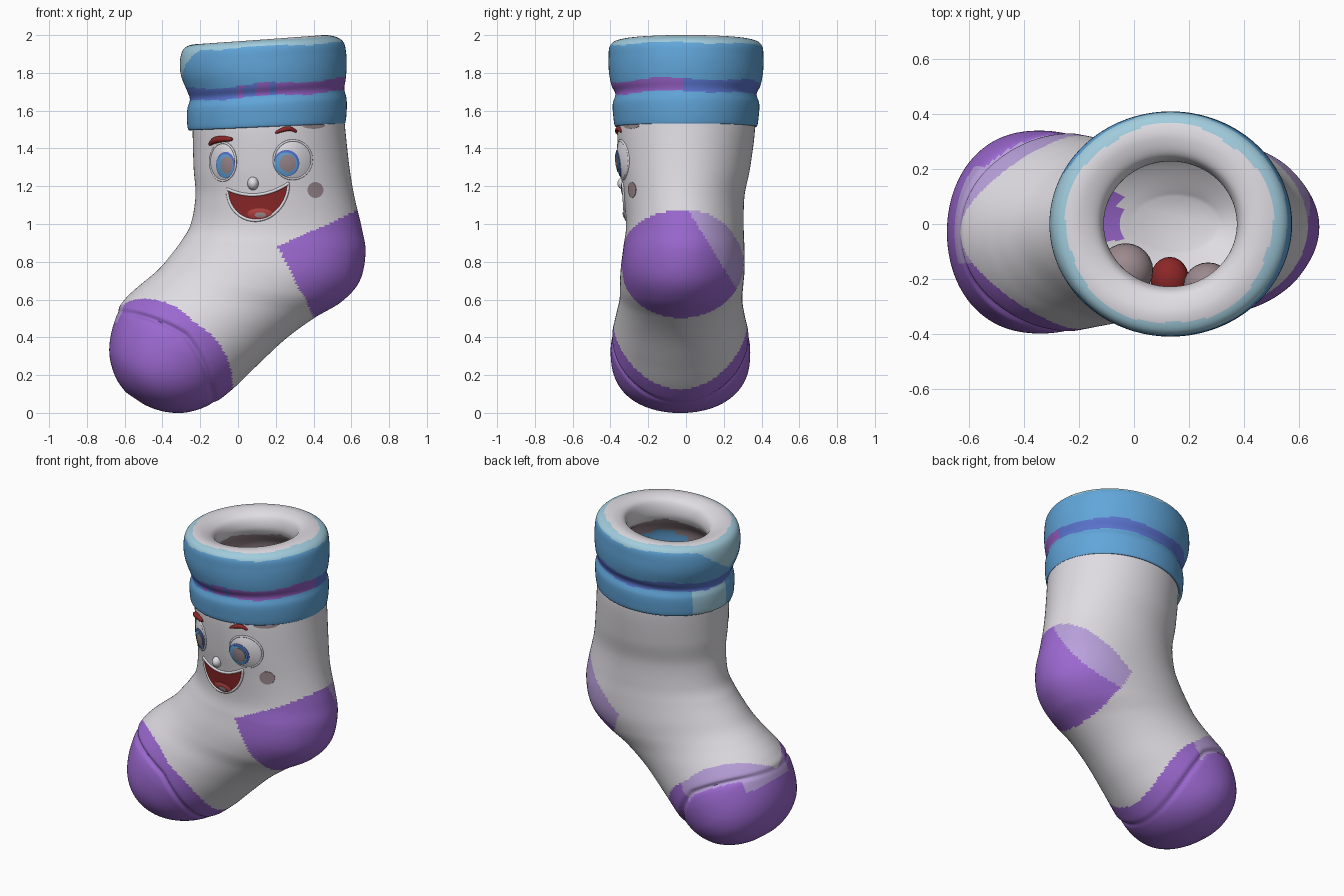
import bpy, bmesh, math
from mathutils import Vector
from mathutils.bvhtree import BVHTree

cube = bpy.data.objects.get("Cube")
if cube:
    bpy.data.objects.remove(cube, do_unlink=True)

COLOURS = {
    "white": (.74, .72, .76), "purple": (.33, .14, .63), "light_purple": (.48, .35, .70),
    "blue": (.12, .38, .70), "light_blue": (.36, .61, .73), "stripe_blue": (.10, .17, .60),
    "stripe_magenta": (.28, .11, .52), "dark_red": (.26, .02, .02),
    "tongue_red": (.42, .05, .05), "taupe": (.33, .25, .27),
}
MATS = {}
for name, rgb in COLOURS.items():
    m = bpy.data.materials.new(name)
    m.use_nodes = True
    m.diffuse_color = (*rgb, 1)
    bsdf = m.node_tree.nodes["Principled BSDF"]
    bsdf.inputs["Base Color"].default_value = (*rgb, 1)
    bsdf.inputs["Roughness"].default_value = .7
    MATS[name] = m


def make_object(name, verts, faces, colours):
    """Mesh object; colours is one name or a name per face."""
    me = bpy.data.meshes.new(name)
    me.from_pydata(verts, [], faces)
    if isinstance(colours, str):
        colours = [colours] * len(faces)
    used = sorted(set(colours))
    for c in used:
        me.materials.append(MATS[c])
    for p, c in zip(me.polygons, colours):
        p.material_index = used.index(c)
        p.use_smooth = True
    me.set_sharp_from_angle(angle=math.radians(50))
    ob = bpy.data.objects.new(name, me)
    bpy.context.collection.objects.link(ob)
    return ob


def spline(pts, v):
    """Catmull-Rom through tuples of numbers."""
    i = min(int(v), len(pts) - 2)
    t = v - i
    a, b, c, d = (pts[max(0, min(len(pts) - 1, i + k))] for k in (-1, 0, 1, 2))
    return [.5 * (2 * q + (r - p) * t + (2 * p - 5 * q + 4 * r - s) * t * t
                  + (3 * q - p - 3 * r + s) * t ** 3) for p, q, r, s in zip(a, b, c, d)]


def loft(name, stations, colour, flip=False, shape=None, sides=160, steps=13):
    """Skin of rings; a station is left x, z, right x, z, front y, back y."""
    rows = (len(stations) - 1) * steps + 1
    verts, faces, cols = [], [], []
    for i in range(rows):
        lx, lz, rx, rz, y0, y1 = spline(stations, i / steps)
        mid = Vector(((lx + rx) / 2, (y0 + y1) / 2, (lz + rz) / 2))
        for j in range(sides):
            a = math.tau * j / sides
            c, s = math.cos(a), math.sin(a)
            p = mid + Vector(((rx - lx) / 2 * c, (y1 - y0) / 2 * s, (rz - lz) / 2 * c))
            if shape:
                p += (mid - p).normalized() * shape(p)
            verts.append(p)
    for i in range(rows - 1):
        for j in range(sides):
            k = (j + 1) % sides
            f = [i * sides + j, (i + 1) * sides + j, (i + 1) * sides + k, i * sides + k]
            faces.append(f[::-1] if flip else f)
            cols.append(colour((i + .5) / steps, sum((verts[n] for n in f), Vector()) / 4))
    end = [(rows - 1) * sides + j for j in range(sides)]
    faces.append(end if flip else end[::-1])
    cols.append(cols[-1])
    return make_object(name, verts, faces, cols)


# Sock body: leg, heel, foot and toe
LEG = [
    (-.235, 1.6, .56, 1.6, -.355, .355), (-.24, 1.5, .568, 1.5, -.365, .365),
    (-.235, 1.3, .59, 1.3, -.35, .34), (-.225, 1.15, .615, 1.15, -.33, .31),
    (-.25, 1.0, .655, .98, -.317, .305), (-.30, .91, .675, .85, -.33, .308),
    (-.36, .83, .645, .70, -.345, .31), (-.42, .76, .55, .59, -.35, .303),
    (-.49, .70, .40, .50, -.352, .298), (-.55, .65, .25, .39, -.369, .309),
    (-.60, .60, .10, .25, -.39, .33), (-.64, .54, -.03, .125, -.406, .347),
    (-.678, .42, -.15, .037, -.393, .335), (-.686, .31, -.27, -.002, -.343, .283),
    (-.657, .20, -.38, .002, -.25, .19), (-.605, .12, -.48, .035, -.13, .08),
    (-.555, .085, -.545, .08, -.03, -.02),
]


def toe(p):
    """Distance past the toe plane, position across it, side bulge, distance past the seam."""
    dx, dz = p.x + .33, p.z - .33
    t, q, w = -.56 * dx - .83 * dz, (.83 * dx - .56 * dz) / .37, ((p.y + .03) / .37) ** 2
    return t, q, w, t - .13 * max(0, q) + .1 * w


def relief(p):
    """Inward depth: groove and step at the toe seam, fullness at the heel."""
    t, q, w, seam = toe(p)
    if p.z < .6 and p.x < .05:
        step = .007 / (1 + math.exp(-max(-20, min(20, seam / .01))))
        return .016 * (.3 + .7 * min(1, 2 * w)) * math.exp(-(seam / .016) ** 2) + step
    side = min(1, (p.y / .2) ** 2)
    return -.018 * side * math.exp(-((p.x - .47) ** 2 + (p.z - .8) ** 2) / .03)


def body_colour(v, p):
    t, q, w, seam = toe(p)
    if p.z < .7 and t > -.2 * w - .17 * math.sqrt(w) * max(0, -q):
        top = q < -.75 and p.y > -.14 and t < .05
        back = p.y > .02 and q < .15 and seam < .01
        return "light_purple" if top or back else "purple"
    slope = .45 + .4 * max(0, min(1, p.y / .25))
    if .37 * (p.x - .21) + .19 * (p.z - .88) > 0 and p.z - 1.07 < slope * (p.x - .63):
        return "purple" if p.y < .62 * (1.09 - p.z) else "light_purple"
    return "white"


body = loft("sock_body", LEG, body_colour, shape=relief)

# Cuff: two padded bands, rolled rim and inner lining
CUFF = [(lx, lz, rx, rz, -y, y) for lx, lz, rx, rz, y in [
    (-.23, 1.505, .56, 1.545, .35), (-.262, 1.498, .568, 1.535, .375),
    (-.27, 1.55, .575, 1.59, .385), (-.268, 1.61, .575, 1.66, .388),
    (-.255, 1.66, .563, 1.715, .374), (-.27, 1.705, .57, 1.765, .395),
    (-.30, 1.78, .575, 1.83, .408), (-.308, 1.85, .573, 1.90, .41),
    (-.295, 1.915, .56, 1.96, .405), (-.26, 1.945, .52, 1.99, .375),
    (-.20, 1.95, .45, 2.0, .315), (-.13, 1.92, .39, 1.975, .25),
    (-.11, 1.86, .375, 1.9, .228), (-.13, 1.8, .40, 1.83, .25),
    (-.18, 1.7, .50, 1.72, .31), (-.19, 1.4, .53, 1.4, .31),
    (-.18, 1.1, .57, 1.1, .28), (-.20, .95, .60, .9, .27),
    (-.25, .8, .55, .7, .25), (0, .68, .30, .6, .1)]]


def cuff_colour(v, p):
    a = math.degrees(math.atan2(p.y, p.x - .14)) % 360
    v += .12 * math.sin(math.radians(a) * 5)
    if 3.8 < v < 5.1:
        dotted = p.x > .2 or abs(p.x - .13) < .035 or abs(p.x - .015) < .015
        return "stripe_magenta" if dotted and p.y < -.02 else "stripe_blue"
    if v < 8.05:
        patch = 148 < a < 184 if v < 3.8 else abs(a - 184) < 13 * (v - 5.5)
        return "light_blue" if patch else "blue"
    if v < 9.2:
        return "light_blue"
    if 12.8 < v < 14:
        return "taupe"
    if 14 <= v < 15.3:
        return "blue" if p.y < 0 else "purple"
    inner_patch = v >= 15.3 and p.x < -.05 and -.06 < p.y < .12
    return "purple" if inner_patch else "white"


loft("cuff", CUFF, cuff_colour, flip=True, steps=8)


# Face parts are laid on the front surface
def tree(ob):
    return BVHTree.FromPolygons([v.co for v in ob.data.vertices],
                                [p.vertices[:] for p in ob.data.polygons])


surfaces = [tree(body)]


def front_y(x, z):
    hits = [s.ray_cast(Vector((x, -2, z)), Vector((0, 1, 0)))[0] for s in surfaces]
    return min((h.y for h in hits if h), default=-.3)


def oval(cx, cz, rx, rz, n=48):
    return [(cx + rx * math.cos(math.tau * i / n), cz + rz * math.sin(math.tau * i / n))
            for i in range(n)]


def patch(name, outline, centre, colour, dome=0, lift=.004, rings=8):
    """Thin plate following the surface, optionally domed, with a skirt."""
    n = len(outline)
    cx, cz = centre
    verts = [(cx, front_y(cx, cz) - lift - dome, cz)]
    for k in list(range(1, rings + 1)) + [0]:
        r = k / rings if k else 1
        for ox, oz in outline:
            x, z = cx + (ox - cx) * r, cz + (oz - cz) * r
            y = front_y(x, z)
            verts.append((x, y - lift - dome * (1 - r * r) if k else y + .004, z))
    faces = [(0, 1 + i, 1 + (i + 1) % n) for i in range(n)]
    for k in range(rings):
        a = 1 + k * n
        faces += [(a + i, a + n + i, a + n + (i + 1) % n, a + (i + 1) % n) for i in range(n)]
    surfaces.append(tree(make_object(name, verts, faces, colour)))


def tube(name, pts, radius, colour, cyclic=False):
    """Round cord on the surface; open cords taper to their ends."""
    cu = bpy.data.curves.new(name, "CURVE")
    cu.dimensions = "3D"
    cu.bevel_depth, cu.bevel_resolution, cu.use_fill_caps = radius, 3, True
    sp = cu.splines.new("POLY")
    sp.points.add(len(pts) - 1)
    sp.use_cyclic_u = cyclic
    for i, (x, z) in enumerate(pts):
        sp.points[i].co = (x, front_y(x, z) - radius * .3, z, 1)
        if not cyclic:
            sp.points[i].radius = .4 + .6 * math.sin(math.pi * i / (len(pts) - 1))
    cu.materials.append(MATS[colour])
    bpy.context.collection.objects.link(bpy.data.objects.new(name, cu))


def ball(name, loc, size, colour):
    bm = bmesh.new()
    bmesh.ops.create_uvsphere(bm, u_segments=24, v_segments=14, radius=1)
    verts = [Vector(loc) + v.co * Vector(size) for v in bm.verts]
    faces = [[v.index for v in f.verts] for f in bm.faces]
    bm.free()
    make_object(name, verts, faces, colour)


# Mouth: lips, dark opening, tongue
mouth = []
for i in range(64):
    c, s = math.cos(math.tau * i / 64), math.sin(math.tau * i / 64)
    z = 1.155 + .045 * c * c + .015 * c if s > 0 else 1.2 + .015 * c - .18 * abs(s)
    mouth.append((.105 + .162 * c, z))
tube("lips", mouth, .008, "white", cyclic=True)
patch("mouth", mouth, (.105, 1.1), "dark_red")
patch("tongue", oval(.115, 1.055, .066, .028), (.115, 1.055), "tongue_red", dome=.006)
patch("tongue_highlight", oval(.118, 1.048, .03, .014), (.118, 1.048), "taupe", lift=.005)

# Eyes: lid, eyeball, iris and pupil
EYES = [("right", -.08, 1.33, .068, .1, -.066, .05), ("left", .29, 1.34, .1, .102, .257, .068)]
for side, x, z, rx, rz, ix, ir in EYES:
    iz = z - .018
    tube(side + "_eyelid", oval(x, z, rx, rz), .006, "white", cyclic=True)
    patch(side + "_eyeball", oval(x, z, rx, rz), (x, z), "white", dome=.018)
    patch(side + "_iris_rim", oval(ix, iz, ir, .07), (ix, iz), "stripe_blue", lift=.003)
    patch(side + "_iris", oval(ix - .003, iz - .005, ir * .9, .062), (ix - .003, iz - .005),
          "blue", lift=.003)
    patch(side + "_pupil", oval(ix + .006, iz, ir * .64, .046), (ix + .006, iz),
          "taupe", lift=.003)

# Eyebrows
BROWS = [("right", [(-.15, 1.42), (-.125, 1.442), (-.075, 1.45), (-.03, 1.448)], .018),
         ("left", [(.198, 1.482), (.235, 1.498), (.275, 1.505), (.31, 1.488)], .013)]
for side, pts, r in BROWS:
    tube(side + "_eyebrow", [spline(pts, i / 5) for i in range(16)], r, "dark_red")

# Nose, cheek mark and mark below the cuff
ball("nose", (.08, front_y(.08, 1.215) + .006, 1.215), (.03, .042, .036), "white")
patch("cheek", oval(.41, 1.18, .042, .042), (.41, 1.18), "taupe", lift=.003)
patch("cuff_mark", oval(.40, 1.522, .06, .018), (.40, 1.522), "taupe", lift=.003)

# Backs of the eyes and mouth, seen through the opening
ball("right_eye_back", (-.03, -.17, 1.32), (.1, .1, .1), "taupe")
ball("left_eye_back", (.27, -.225, 1.32), (.09, .085, .09), "taupe")
ball("mouth_back", (.13, -.2, 1.12), (.07, .08, .06), "dark_red")
